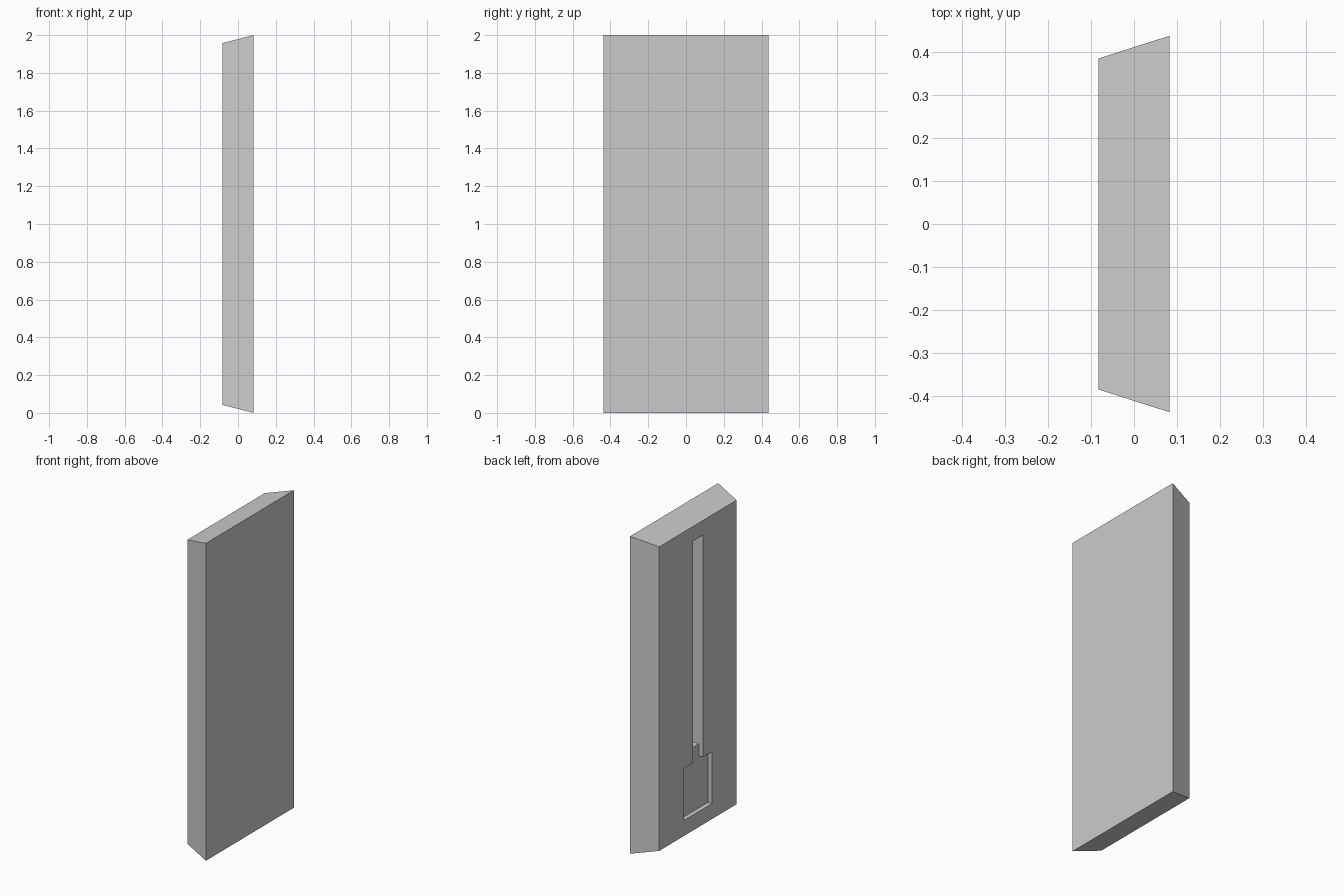
import bpy
import bmesh

if "Cube" in bpy.data.objects:
    bpy.data.objects.remove(bpy.data.objects["Cube"])

BACK, FRONT = -0.083, 0.083


def box_object(name, x, y, z, taper=(0, 0)):
    """Box between ranges; taper insets the low-x face in y and z."""
    bm = bmesh.new()
    bmesh.ops.create_cube(bm, size=1)
    for v in bm.verts:
        low = v.co.x < 0
        ty, tz = taper if low else (0, 0)
        v.co = (x[0] if low else x[1],
                y[0] + ty if v.co.y < 0 else y[1] - ty,
                z[0] + tz if v.co.z < 0 else z[1] - tz)
    mesh = bpy.data.meshes.new(name)
    bm.to_mesh(mesh)
    bm.free()
    obj = bpy.data.objects.new(name, mesh)
    bpy.context.collection.objects.link(obj)
    return obj


# Slab with bevelled sides narrowing towards the -x face
slab = box_object("slab", (BACK, FRONT), (-0.438, 0.438), (0, 2), (0.053, 0.042))

# Recesses in the -x face: half width, bottom, top, depth
recesses = {
    "square_pocket": (0.14, 0.14, 0.467, 0.028),
    "pocket_neck": (0.05, 0.40, 0.544, 0.028),
    "long_slot": (0.05, 0.544, 1.865, 0.068),
}
for name, (half, bottom, top, depth) in recesses.items():
    cutter = box_object(name + "_cutter", (BACK - 0.1, BACK + depth),
                        (-half, half), (bottom, top))
    cutter.hide_render = True
    mod = slab.modifiers.new(name, 'BOOLEAN')
    mod.operation = 'DIFFERENCE'
    mod.solver = 'EXACT'
    mod.object = cutter
    bpy.context.view_layer.objects.active = slab
    bpy.ops.object.modifier_apply(modifier=mod.name)
    bpy.data.objects.remove(cutter)
